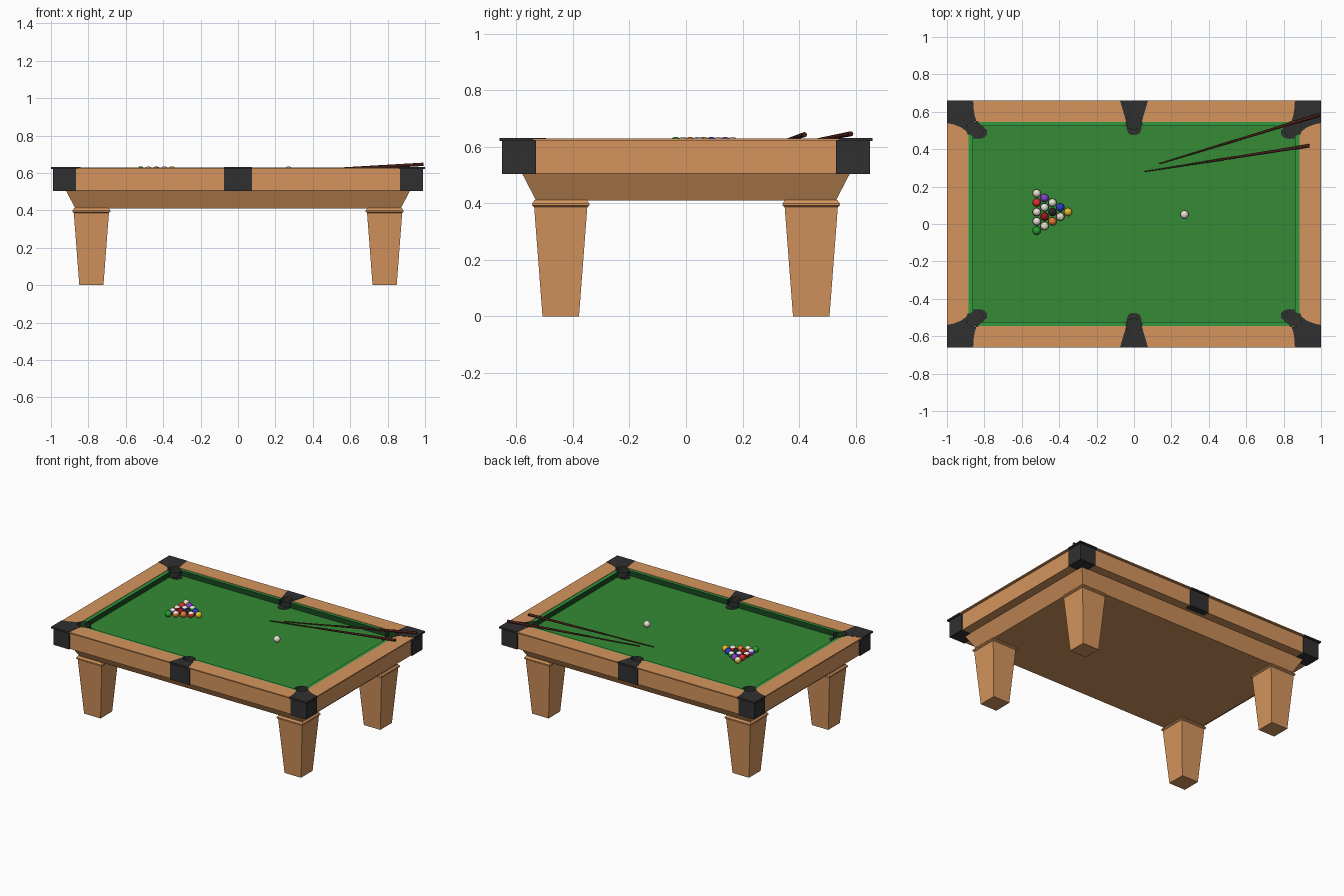
import bpy, bmesh, math
from mathutils import Vector, Matrix

if "Cube" in bpy.data.objects:
    bpy.data.objects.remove(bpy.data.objects["Cube"])


def mat(name, rgb):
    m = bpy.data.materials.new(name)
    m.diffuse_color = (*rgb, 1)
    m.use_nodes = True
    m.node_tree.nodes["Principled BSDF"].inputs["Base Color"].default_value = m.diffuse_color
    return m


WOOD = mat("wood", (0.66, 0.30, 0.11))
BLACK = mat("black", (0.03, 0.03, 0.03))
FELT = mat("felt", (0.035, 0.26, 0.035))
LIP = mat("cushion_top", (0.03, 0.32, 0.05))
SHADE = mat("cushion_face", (0.01, 0.07, 0.015))
IVORY = mat("ivory", (0.8, 0.76, 0.68))
BUTT = mat("cue_butt", (0.06, 0.012, 0.008))
SHAFT = mat("cue_shaft", (0.10, 0.045, 0.02))
QUADS = [(sx, sy) for sx in (-1, 1) for sy in (-1, 1)]


def finish(bm, name, *mats):
    bmesh.ops.recalc_face_normals(bm, faces=bm.faces)
    me = bpy.data.meshes.new(name)
    bm.to_mesh(me)
    bm.free()
    for m in mats:
        me.materials.append(m)
    ob = bpy.data.objects.new(name, me)
    bpy.context.collection.objects.link(ob)
    return ob


def rect_loft(name, sections, m, center=(0, 0), ring=False):
    """Stack of rectangles (half x, half y, z); ring closes the profile on itself."""
    bm = bmesh.new()
    loops = [[bm.verts.new((center[0] + sx * hx, center[1] + sy * hy, z))
              for sx, sy in ((-1, -1), (1, -1), (1, 1), (-1, 1))] for hx, hy, z in sections]
    pairs = list(zip(loops, loops[1:]))
    if ring:
        pairs.append((loops[-1], loops[0]))
    else:
        bm.faces.new(loops[0])
        bm.faces.new(loops[-1])
    for a, b in pairs:
        for i in range(4):
            j = (i + 1) % 4
            bm.faces.new((a[i], a[j], b[j], b[i]))
    return finish(bm, name, m)


def prism(name, pts, z0, z1, m, sx=1, sy=1, side=None):
    bm = bmesh.new()
    lo = [bm.verts.new((x * sx, y * sy, z0)) for x, y in pts]
    hi = [bm.verts.new((x * sx, y * sy, z1)) for x, y in pts]
    bm.faces.new(lo)
    bm.faces.new(hi)
    for i in range(len(pts)):
        j = (i + 1) % len(pts)
        bm.faces.new((lo[i], lo[j], hi[j], hi[i])).material_index = 1 if side else 0
    return finish(bm, name, m, *([side] if side else []))


# Pocket positions and one hidden cutter for all six holes
POCKETS = [(sx * 0.85, sy * 0.505, 0.045) for sx, sy in QUADS]
POCKETS += [(0, sy * 0.545, 0.04) for sy in (-1, 1)]
bm = bmesh.new()
for x, y, r in POCKETS:
    bmesh.ops.create_cone(bm, cap_ends=True, segments=24, radius1=r, radius2=r, depth=0.16,
                          matrix=Matrix.Translation((x, y, 0.62)))
cutter = finish(bm, "pocket_cutter")
cutter.hide_render = True
cutter.hide_viewport = True
cutter.display_type = 'WIRE'


def cut(ob):
    mod = ob.modifiers.new("pockets", 'BOOLEAN')
    mod.operation = 'DIFFERENCE'
    mod.solver = 'EXACT'
    mod.object = cutter


# Pocket cups
for x, y, r in POCKETS:
    bm = bmesh.new()
    bmesh.ops.create_cone(bm, cap_ends=True, segments=24, radius1=r - 0.0005, radius2=r - 0.0005,
                          depth=0.087, matrix=Matrix.Translation((x, y, 0.5855)))
    bmesh.ops.delete(bm, geom=[f for f in bm.faces if f.normal.z > 0.9], context='FACES_ONLY')
    finish(bm, "pocket_cup", BLACK)

# Rails, apron, playing bed
cut(rect_loft("rail_frame", [(0.983, 0.643, 0.505), (0.983, 0.643, 0.622), (0.999, 0.659, 0.622),
                             (0.999, 0.659, 0.63), (0.885, 0.545, 0.63), (0.885, 0.545, 0.505)],
              WOOD, ring=True))
rect_loft("apron", [(0.87, 0.53, 0.41), (0.92, 0.58, 0.506)], WOOD)
cut(rect_loft("playing_bed", [(0.884, 0.544, 0.5), (0.884, 0.544, 0.591)], FELT))

# Corner fittings, legs and cushions for each quadrant
corner_plate = [(1.0, 0.66), (0.86, 0.66), (0.858, 0.62), (0.852, 0.58), (0.842, 0.547),
                (0.887, 0.49), (0.925, 0.517), (0.962, 0.532), (1.0, 0.54)]
corner_jaw = [(0.842, 0.544), (0.785, 0.502), (0.787, 0.477), (0.803, 0.46), (0.835, 0.455), (0.884, 0.488)]
for sx, sy in QUADS:
    cut(prism("corner_plate", corner_plate, 0.6205, 0.632, BLACK, sx, sy))
    cut(prism("corner_jaw", corner_jaw, 0.585, 0.594, BLACK, sx, sy))
    block = [(0.865, 0.53), (0.99, 0.53), (0.99, 0.65), (0.865, 0.65)]
    cut(prism("corner_block", block, 0.503, 0.6215, BLACK, sx, sy))
    prism("long_cushion", [(0.041, 0.546), (0.842, 0.546), (0.815, 0.525), (0.045, 0.525)],
          0.59, 0.627, LIP, sx, sy, SHADE)
    rect_loft("leg", [(0.0645, 0.0645, 0), (0.094, 0.094, 0.387), (0.101, 0.101, 0.392),
                      (0.101, 0.101, 0.400), (0.092, 0.092, 0.412)], WOOD, (sx * 0.784, sy * 0.443))

# End cushions
for sx in (-1, 1):
    prism("end_cushion", [(0.886, 0.488), (0.86, 0.47), (0.86, -0.47), (0.886, -0.488)],
          0.59, 0.627, LIP, sx, 1, SHADE)

# Side pocket fittings
half_plate = [(0.075, 0.66), (0.06, 0.61), (0.047, 0.565), (0.042, 0.543)]
half_jaw = [(0.042, 0.544), (0.041, 0.51), (0.03, 0.485), (0.012, 0.475)]
for sy in (-1, 1):
    for name, half, z0, z1 in (("side_plate", half_plate, 0.6205, 0.632),
                               ("side_jaw", half_jaw, 0.585, 0.594)):
        cut(prism(name, half + [(-x, y) for x, y in reversed(half)], z0, z1, BLACK, 1, sy))
    prism("side_block", [(-0.075, 0.6), (0.075, 0.6), (0.075, 0.65), (-0.075, 0.65)],
          0.503, 0.6215, BLACK, 1, sy)

# Balls: solids are one colour, stripes are ivory with a coloured band
R = 0.022
COL = {"yellow": (0.75, 0.5, 0.03), "blue": (0.03, 0.04, 0.6), "red": (0.7, 0.03, 0.03),
       "purple": (0.25, 0.05, 0.65), "orange": (0.75, 0.2, 0.03), "green": (0.02, 0.35, 0.03),
       "maroon": (0.3, 0.01, 0.01), "dark": (0.02, 0.02, 0.02)}
COL = {k: mat("ball_" + k, v) for k, v in COL.items()}


def ball(name, x, y, m, stripe=False):
    bm = bmesh.new()
    bmesh.ops.create_uvsphere(bm, u_segments=20, v_segments=12, radius=R)
    for f in bm.faces:
        f.smooth = True
        if stripe and abs(f.calc_center_median().z) > 0.55 * R:
            f.material_index = 1
    ob = finish(bm, name, m, IVORY)
    ob.location = (x, y, 0.591 + R)


# Rows from the apex back, "*" marks a stripe
rack = ["yellow", "blue red*", "green* dark orange", "purple blue* maroon orange*",
        "yellow* red maroon* purple* green"]
for i, row in enumerate(rack):
    for j, c in enumerate(row.split()):
        ball("ball", -0.352 - 0.042 * i, 0.064 + (i / 2 - j) * 0.05, COL[c.strip("*")], "*" in c)
ball("cue_ball", 0.27, 0.05, IVORY)


# Cues: tapered shaft and thicker dark butt
def cone_between(name, a, b, r1, r2, m):
    a, b = Vector(a), Vector(b)
    d = b - a
    bm = bmesh.new()
    bmesh.ops.create_cone(bm, cap_ends=True, segments=12, radius1=r1, radius2=r2, depth=d.length,
                          matrix=Matrix.Translation((a + b) / 2) @ d.to_track_quat('Z', 'Y').to_matrix().to_4x4())
    for f in bm.faces:
        f.smooth = len(f.verts) == 4
    finish(bm, name, m)


for tip, butt in (((0.135, 0.322, 0.597), (0.99, 0.583, 0.646)),
                  ((0.055, 0.28, 0.597), (0.938, 0.419, 0.643))):
    mid = Vector(tip).lerp(Vector(butt), 0.37)
    cone_between("cue_shaft", tip, mid, 0.003, 0.005, SHAFT)
    cone_between("cue_butt", mid, butt, 0.0055, 0.009, BUTT)
